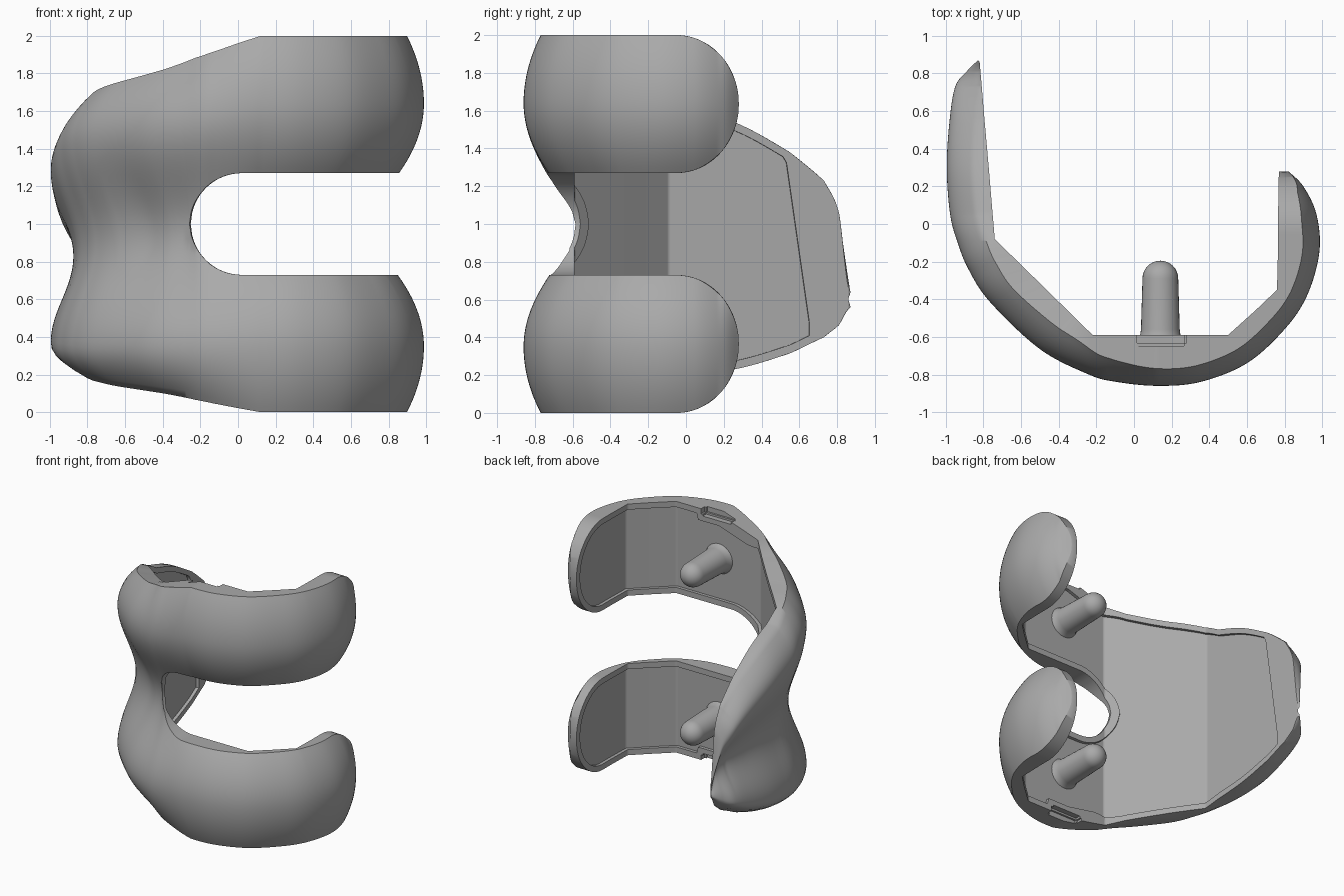
import bpy, bmesh, math
from mathutils import Vector, Matrix

cube = bpy.data.objects.get("Cube")
if cube:
    bpy.data.objects.remove(cube)

metal = bpy.data.materials.new("satin_grey_metal")
metal.use_nodes = True
GREY = (0.4, 0.4, 0.4, 1)
metal.diffuse_color = GREY
metal.node_tree.nodes["Principled BSDF"].inputs["Base Color"].default_value = GREY

# Side profile stations: bearing crown x, y / bone-side facet x, y / upper and lower edge z
KEYS = [
    (-.83, .87, -.82, .86, .66, .55), (-.89, .81, -.816, .81, 1.06, .465),
    (-.95, .73, -.809, .73, 1.23, .4), (-.98, .55, -.794, .55, 1.38, .315),
    (-.995, .3, -.772, .3, 1.52, .24), (-.977, .05, -.751, .05, 1.61, .2),
    (-.937, -.1, -.74, -.08, 1.68, .175), (-.88, -.24, -.63, -.188, 1.72, .158),
    (-.765, -.415, -.5, -.315, 1.757, .135), (-.5, -.665, -.33, -.482, 1.82, .1),
    (-.24, -.8, -.22, -.59, 1.883, .066), (-.1, -.838, -.1, -.59, 1.925, .041),
    (.12, -.86, .12, -.59, 2, 0), (.35, -.84, .32, -.59, 2, 0),
    (.6, -.74, .5, -.59, 2, 0), (.8, -.56, .65, -.455, 2, 0),
    (.92, -.38, .76, -.35, 2, 0), (.985, -.15, .765, -.15, 2, 0),
    (.97, .05, .766, .05, 2, 0), (.9, .2, .768, .2, 2, 0), (.82, .28, .77, .28, 2, 0)]
LAST = len(KEYS) - 1
STEPS, ACROSS = 14, 24
crowns = [Vector(k[:2]) for k in KEYS]
facets = [Vector(k[2:4]) for k in KEYS]
edges_z = [Vector(k[4:]) for k in KEYS]


def miter(i):
    """Normal of the facet line at a station, pointing into the metal."""
    segs = [facets[j + 1] - facets[j] for j in (i - 1, i) if 0 <= j < LAST]
    n = [Vector((s.y, -s.x)).normalized() for s in segs]
    return n[0] if len(n) == 1 else (n[0] + n[1]) / (1 + n[0].dot(n[1]))


normals = [miter(i) for i in range(LAST + 1)]


def smooth(p, i, f):
    a, b, c, d = (p[min(max(i + j, 0), LAST)] for j in (-1, 0, 1, 2))
    return b + f / 2 * (c - a + f * (2 * a - 5 * b + 4 * c - d + f * (3 * (b - c) + d - a)))


def ease(x, a, b):
    t = min(max((x - a) / (b - a), 0), 1)
    return t * t * (3 - 2 * t)


def station(n):
    i = min(n // STEPS, LAST - 1)
    f = n / STEPS - i
    lin = lambda p: p[i].lerp(p[i + 1], f)
    edge = smooth(edges_z, i, f) if i < 9 else lin(edges_z)
    return smooth(crowns, i, f), lin(facets), lin(normals), edge[0], edge[1]


def spans(p, notch_x, hi, lo, m=0):
    """Lower and upper z spans at a point, inset by margin m, and the notch half width."""
    r, dx = .27 + m, notch_x - .02
    gap = 0 if dx < -r else (r if dx > 0 else math.sqrt(r * r - dx * dx))
    hi, lo = hi - m, lo + m
    if m and p.x < .31:                            # wider rim beside the grip slots
        wide = .05 * ease(p.x, -.32, -.1)
        hi, lo = hi - wide, lo + wide
    if m and p.x < 0:                              # slanted end of the flange pocket
        hi = min(hi, 1.27 - (p.y - .54) * 7)
    mid = 1 if notch_x > -.3 else (hi + lo) / 2
    low, up = [lo, mid - gap], [mid + gap, hi]
    if p.x > 0 and p.y > -.05:                     # rounded condyle tips
        q = (p.y + .05) / (.33 - m)
        half = (.365 - m) * math.sqrt(max(0, 1 - q * q))
        low, up = [.365 - half, .365 + half], [1.635 - half, 1.635 + half]
    return low, up, gap


def crown_drop(z, p, hi, lo):
    """How far the bearing surface falls below its crown."""
    span = hi - lo
    p2 = hi - .18 * span
    p1 = max(.35, lo + .1 * span)
    edge = .15 - .06 * ease(p.x, -.5, .2)
    if z > p2:
        return edge * ((z - p2) / (hi - p2)) ** 2
    if z < p1:
        return edge * ((p1 - z) / (p1 - lo)) ** 2
    depth = .12 + .08 * ease(p.x, -.97, -.6)
    groove = depth * (.5 - .5 * math.cos(2 * math.pi * (z - p1) / (p2 - p1)))
    ball = .14 * (min(z - p1, p2 - z) / .38) ** 2
    w = ease(p.x, -.25, .3)
    return groove * (1 - w) + ball * w


def finish(bm, name):
    bmesh.ops.remove_doubles(bm, verts=bm.verts, dist=1e-5)
    bmesh.ops.recalc_face_normals(bm, faces=bm.faces)
    mesh = bpy.data.meshes.new(name)
    bm.to_mesh(mesh)
    bm.free()
    ob = bpy.data.objects.new(name, mesh)
    bpy.context.collection.objects.link(ob)
    mesh.materials.append(metal)
    return ob


def shell(name, m=0):
    """Loft both halves; with a margin it becomes the pocket cutter."""
    rows = []
    for n in range(LAST * STEPS + 1):
        crown, facet, nrm, hi, lo = station(n)
        s_in = spans(facet, facet.x, hi, lo, m)
        s_out = s_in if m else spans(crown, facet.x, hi, lo)
        if not m or s_in[0][1] - s_in[0][0] > .02:
            rows.append((crown, facet, nrm, hi, lo, s_out, s_in))
    bm = bmesh.new()
    for half in (0, 1):
        grid = []
        for crown, facet, nrm, hi, lo, s_out, s_in in rows:
            top, bot = [], []
            thick = (facet - crown).length
            for j in range(ACROSS + 1):
                t = j / ACROSS
                zo = s_out[half][0] * (1 - t) + s_out[half][1] * t
                zi = s_in[half][0] * (1 - t) + s_in[half][1] * t
                if m:
                    a, b = facet + nrm * .025, facet - nrm * .04
                else:
                    drop = crown_drop(zo, crown, hi, lo) * min(1, thick / .15)
                    a, b = crown.lerp(facet, min(drop / thick, .88)), facet
                top.append(bm.verts.new((a.x, a.y, zo)))
                bot.append(bm.verts.new((b.x, b.y, zi)))
            grid.append((top, bot))
        seam = 0 if half else ACROSS
        for i in range(len(grid) - 1):
            (t0, b0), (t1, b1) = grid[i], grid[i + 1]
            for j in range(ACROSS):
                bm.faces.new((t0[j], t0[j + 1], t1[j + 1], t1[j]))
                bm.faces.new((b0[j], b1[j], b1[j + 1], b0[j + 1]))
            for j in (0, ACROSS):
                if j != seam or rows[i][5][2] or rows[i + 1][5][2]:
                    bm.faces.new((t0[j], t1[j], b1[j], b0[j]))
        for top, bot in (grid[0], grid[-1]):
            for j in range(ACROSS):
                bm.faces.new((top[j], bot[j], bot[j + 1], top[j + 1]))
    return finish(bm, name)


def box(name, centre, size):
    bm = bmesh.new()
    bmesh.ops.create_cube(bm, size=1, matrix=Matrix.Translation(centre) @ Matrix.Diagonal((*size, 1)))
    bmesh.ops.bevel(bm, geom=bm.edges[:], offset=.015, segments=2, affect='EDGES')
    return finish(bm, name)


def cut(target, cutter):
    cutter.hide_render = True
    mod = target.modifiers.new("cut", 'BOOLEAN')
    mod.operation, mod.solver, mod.object = 'DIFFERENCE', 'EXACT', cutter
    bpy.context.view_layer.objects.active = target
    bpy.ops.object.modifier_apply(modifier=mod.name)
    bpy.data.objects.remove(cutter)


def shade(ob, degrees):
    bpy.ops.object.select_all(action='DESELECT')
    ob.select_set(True)
    bpy.context.view_layer.objects.active = ob
    bpy.ops.object.shade_smooth_by_angle(angle=math.radians(degrees))


# Curved bearing body with recessed bone-side pocket and grip slots
body = shell("bearing_body")
cut(body, shell("pocket_cutter", .045))
for z in (0, 2):
    cut(body, box("slot_cutter", (.14, -.605, z), (.28, .085, .11)))
shade(body, 45)

# Fixation pegs: lathed, round-ended, with a slightly flared foot
PROFILE = [(.125, -.63), (.115, -.605), (.107, -.59), (.103, -.56), (.095, -.29)]
PROFILE += [(.095 * math.cos(a), -.29 + .095 * math.sin(a))
            for a in (math.pi / 16 * k for k in range(1, 9))]
for side, z in (("lower", .37), ("upper", 1.63)):
    bm = bmesh.new()
    verts = [bm.verts.new((.14 + r, y, z)) for r, y in PROFILE]
    edges = [bm.edges.new(pair) for pair in zip(verts, verts[1:])]
    bmesh.ops.spin(bm, geom=verts + edges, cent=(.14, 0, z), axis=(0, 1, 0),
                   angle=2 * math.pi, steps=32)
    shade(finish(bm, side + "_peg"), 45)
